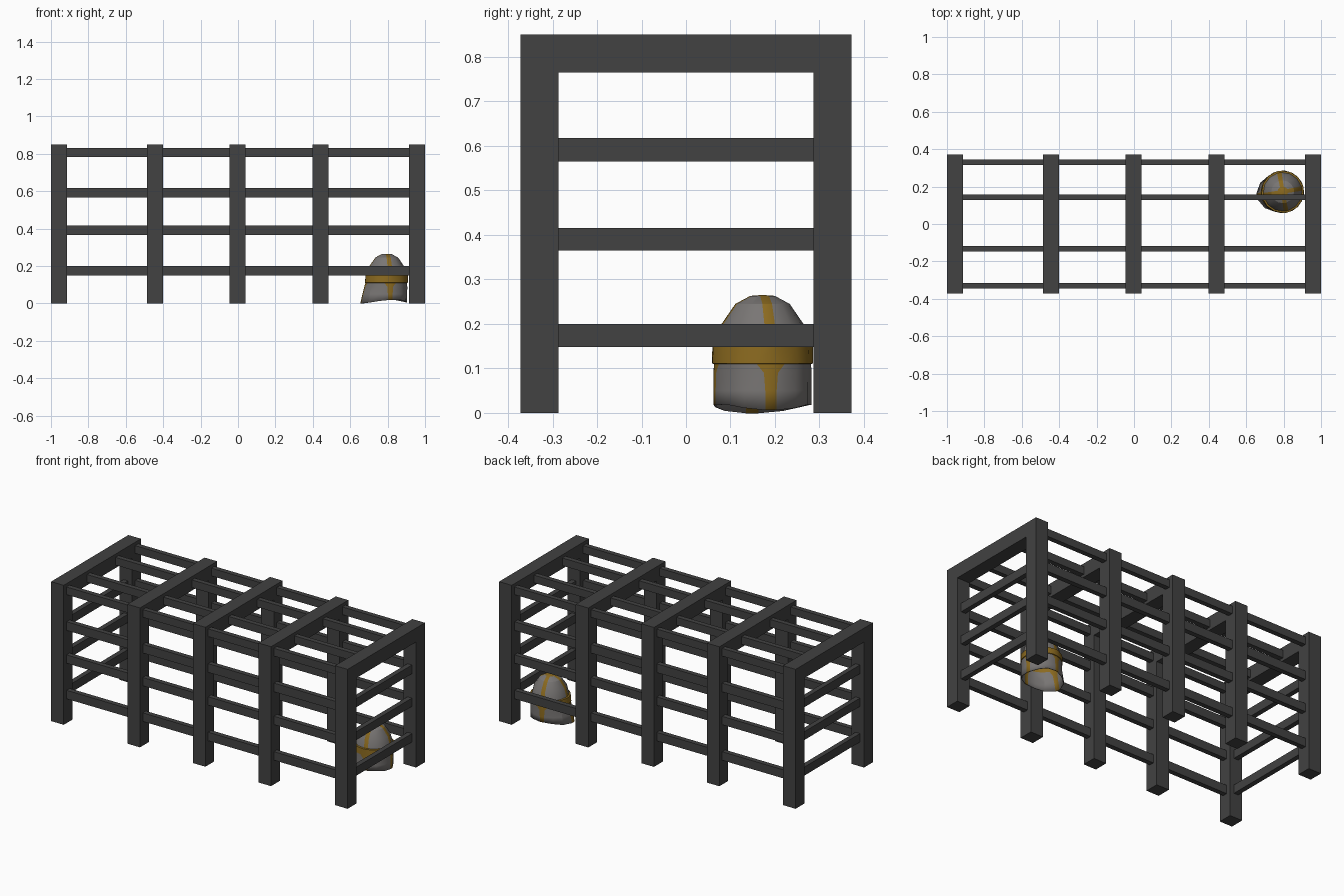
import bpy, bmesh, math

if "Cube" in bpy.data.objects:
    bpy.data.objects.remove(bpy.data.objects["Cube"])


def material(name, rgb):
    m = bpy.data.materials.new(name)
    m.diffuse_color = (*rgb, 1)
    m.use_nodes = True
    m.node_tree.nodes["Principled BSDF"].inputs["Base Color"].default_value = m.diffuse_color
    return m


IRON = material("dark iron", (0.054, 0.054, 0.054))
STEEL = material("grey steel", (0.19, 0.18, 0.175))
GOLD = material("old gold", (0.26, 0.145, 0.014))


def make_object(name, bm, mats):
    bmesh.ops.recalc_face_normals(bm, faces=bm.faces)
    me = bpy.data.meshes.new(name)
    bm.to_mesh(me)
    bm.free()
    for m in mats:
        me.materials.append(m)
    ob = bpy.data.objects.new(name, me)
    bpy.context.collection.objects.link(ob)
    return ob


def box(name, x0, x1, y0, y1, z0, z1):
    bm = bmesh.new()
    bmesh.ops.create_cube(bm, size=1)
    for v in bm.verts:
        v.co = (x1 if v.co.x > 0 else x0, y1 if v.co.y > 0 else y0, z1 if v.co.z > 0 else z0)
    return make_object(name, bm, [IRON])


W, D, H, BAR = 0.0425, 0.372, 0.85, 0.085
FRAMES = [-1 + W, -0.443, -0.002, 0.441, 1 - W]


# Upright arch: two posts joined by a top beam
def arch(name, x):
    bm = bmesh.new()
    i = D - BAR
    outer = [(-D, 0), (-D, H - BAR), (-D, H), (D, H), (D, H - BAR), (D, 0)]
    inner = [(-i, 0), (-i, H - BAR), (-i, H - BAR), (i, H - BAR), (i, H - BAR), (i, 0)]
    pts = outer + [p for k, p in enumerate(reversed(inner)) if k not in (2, 4)]
    f = bm.faces.new([bm.verts.new((x - W, y, z)) for y, z in pts])
    r = bmesh.ops.extrude_face_region(bm, geom=[f])
    for v in r["geom"]:
        if isinstance(v, bmesh.types.BMVert):
            v.co.x += 2 * W
    bmesh.ops.remove_doubles(bm, verts=bm.verts, dist=1e-5)
    return make_object(name, bm, [IRON])


for n, x in enumerate(FRAMES):
    arch(f"arch_{n + 1}", x)

# Rails along each bay: four on each long side, two more on the roof
LEVELS = [(0.148, 0.2), (0.365, 0.416), (0.565, 0.618)]
TOP = (0.783, 0.83)
for n in range(4):
    a, b = FRAMES[n] + W, FRAMES[n + 1] - W
    for s in (-1, 1):
        yc = 0.33 * s
        for z0, z1 in LEVELS + [TOP]:
            box("side_rail", a, b, yc - 0.015, yc + 0.015, z0, z1)
        yc = 0.137 * s + 0.005
        box("roof_rail", a, b, yc - 0.015, yc + 0.015, *TOP)

# Rails across the two ends
for s in (-1, 1):
    xc = s * (1 - W)
    for z0, z1 in LEVELS:
        box("end_rail", xc - 0.015, xc + 0.015, -D + BAR, D - BAR, z0, z1)

# Helmet: lathed rings of (height, radius, strip half width, peak towards the face)
RINGS = [(0.0, 0.110, 0.012, 0.032), (0.05, 0.110, 0.013, 0.02), (0.09, 0.110, 0.016, 0.01),
         (0.11, 0.110, 0.032, 0.005), (0.111, 0.114, 0.032, 0.004), (0.148, 0.113, 0.014, 0),
         (0.15, 0.104, 0.012, 0), (0.20, 0.092, 0.012, 0), (0.245, 0.061, 0.011, 0),
         (0.263, 0.028, 0.010, 0)]
CX, CY, TURN = 0.795, 0.172, math.radians(10)
bm = bmesh.new()
rows = []
for z, r, w, peak in RINGS:
    row = []
    h = math.asin(w / r)
    for q in range(4):
        base = q * math.pi / 2
        span = math.pi / 2 - 2 * h
        for a in [base - h, base] + [base + h + span * k / 3 for k in range(3)]:
            c = max(0, -math.cos(a))
            rr = r + peak * c ** 3
            zz = z
            if z == 0:
                zz = 0.018 * math.sin(a) ** 2 + (0.006 if math.cos(a) > 0.2 else 0)
            row.append(bm.verts.new((CX + rr * math.cos(a + TURN), CY + rr * math.sin(a + TURN), zz)))
    rows.append(row)
N = len(rows[0])
for i in range(len(rows) - 1):
    for k in range(N):
        f = bm.faces.new((rows[i][k], rows[i][(k + 1) % N], rows[i + 1][(k + 1) % N], rows[i + 1][k]))
        f.material_index = 1 if 3 <= i <= 5 or k % 5 < 2 else 0
tip = bm.verts.new((CX, CY, 0.265))
for k in range(N):
    f = bm.faces.new((rows[-1][k], rows[-1][(k + 1) % N], tip))
    f.material_index = 1
helmet = make_object("helmet", bm, [STEEL, GOLD])
mod = helmet.modifiers.new("shell", "SOLIDIFY")
mod.thickness = 0.005
mod.offset = -1
bpy.context.view_layer.objects.active = helmet
helmet.select_set(True)
bpy.ops.object.shade_smooth_by_angle(angle=math.radians(25))
